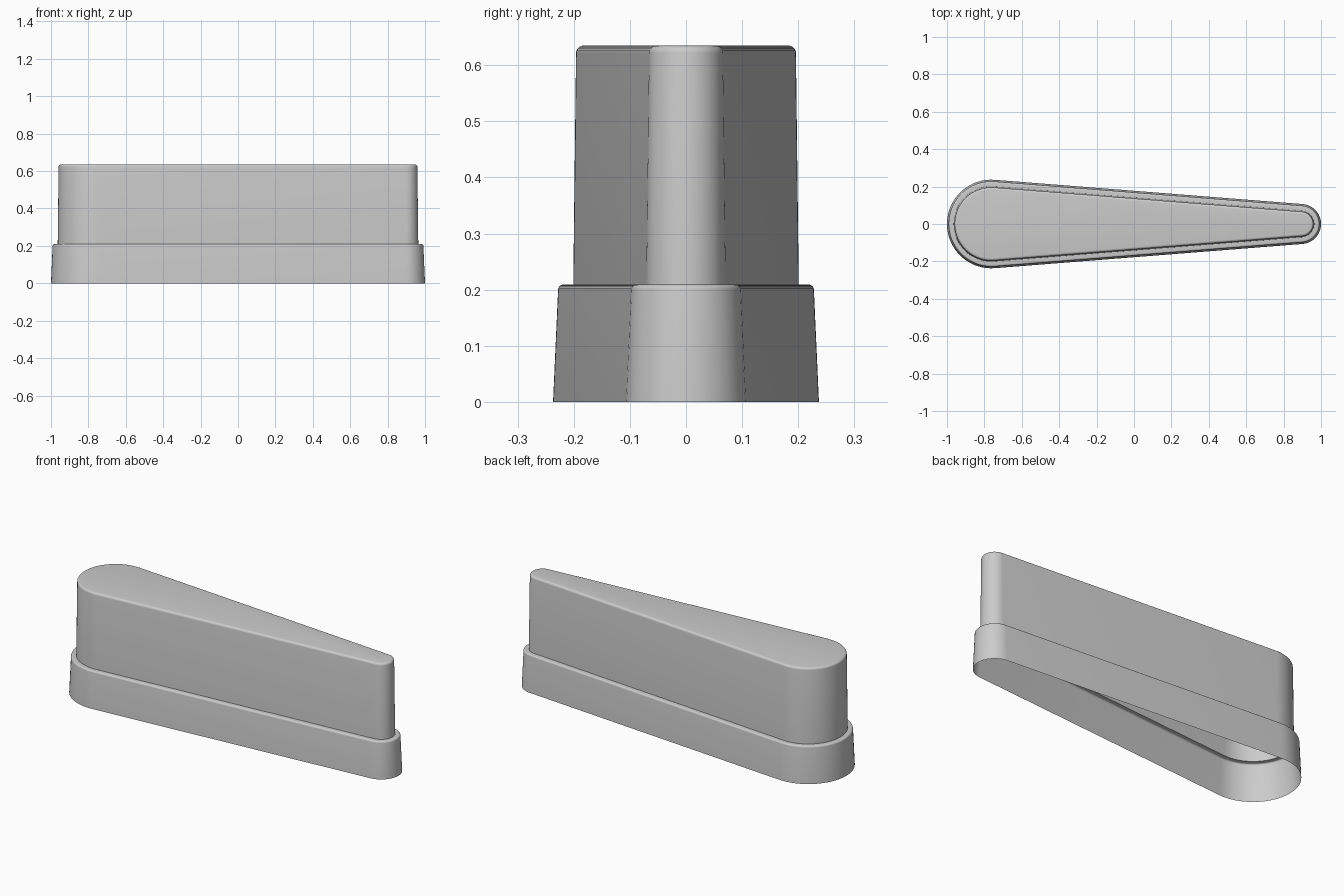
import bpy, bmesh, math

cube = bpy.data.objects.get("Cube")
if cube:
    bpy.data.objects.remove(cube, do_unlink=True)

# One plain grey plastic
grey = bpy.data.materials.new("plain_grey")
grey.use_nodes = True
colour = (0.6, 0.6, 0.6, 1)
grey.diffuse_color = colour
grey.node_tree.nodes["Principled BSDF"].inputs["Base Color"].default_value = colour

# Plan outline: a large and a small circle joined by their tangents
BIG, SMALL = 0.237, 0.107
BIG_X, SMALL_X = BIG - 1, 1 - SMALL
LEAN = math.asin((BIG - SMALL) / (SMALL_X - BIG_X))
STEPS = 32


def outline(inset):
    points = []
    tangent = math.pi / 2 - LEAN
    for cx, radius, start, sweep in (
            (SMALL_X, SMALL, -tangent, 2 * tangent),
            (BIG_X, BIG, tangent, 2 * math.pi - 2 * tangent)):
        for i in range(STEPS + 1):
            a = start + sweep * i / STEPS
            r = radius - inset
            points.append((cx + r * math.cos(a), r * math.sin(a)))
    return points


def rounded_edge(inset, z, radius, steps=5):
    """Quarter round that turns from a wall into a level face."""
    return [(inset + radius * (1 - math.cos(t)), z - radius + radius * math.sin(t))
            for t in (math.pi / 2 * i / steps for i in range(steps + 1))]


def shell(name, profile, cap):
    """Skin the outline through (inset, height) levels, open underneath."""
    bm = bmesh.new()
    rings = [[bm.verts.new((x, y, z)) for x, y in outline(inset)]
             for inset, z in profile]
    for low, high in zip(rings, rings[1:]):
        for i in range(len(low)):
            j = (i + 1) % len(low)
            bm.faces.new((low[i], low[j], high[j], high[i]))
    if cap:
        bm.faces.new(rings[-1])
    mesh = bpy.data.meshes.new(name)
    bm.to_mesh(mesh)
    bm.free()
    mesh.materials.append(grey)
    obj = bpy.data.objects.new(name, mesh)
    bpy.context.collection.objects.link(obj)
    bpy.ops.object.select_all(action="DESELECT")
    obj.select_set(True)
    bpy.context.view_layer.objects.active = obj
    bpy.ops.object.shade_smooth_by_angle(angle=math.radians(30))
    return obj


LEDGE, TOP = 0.209, 0.635
WALL = 0.036

# Tapered skirt with a rounded rim and a narrow ledge
shell("base_skirt", [(0, 0)] + rounded_edge(0.009, LEDGE, 0.009) + [(WALL, LEDGE)], False)

# Tall body with a slight draft, rounded rim and flat lid
shell("upper_body", [(WALL, LEDGE)] + rounded_edge(0.041, TOP, 0.013), True)
